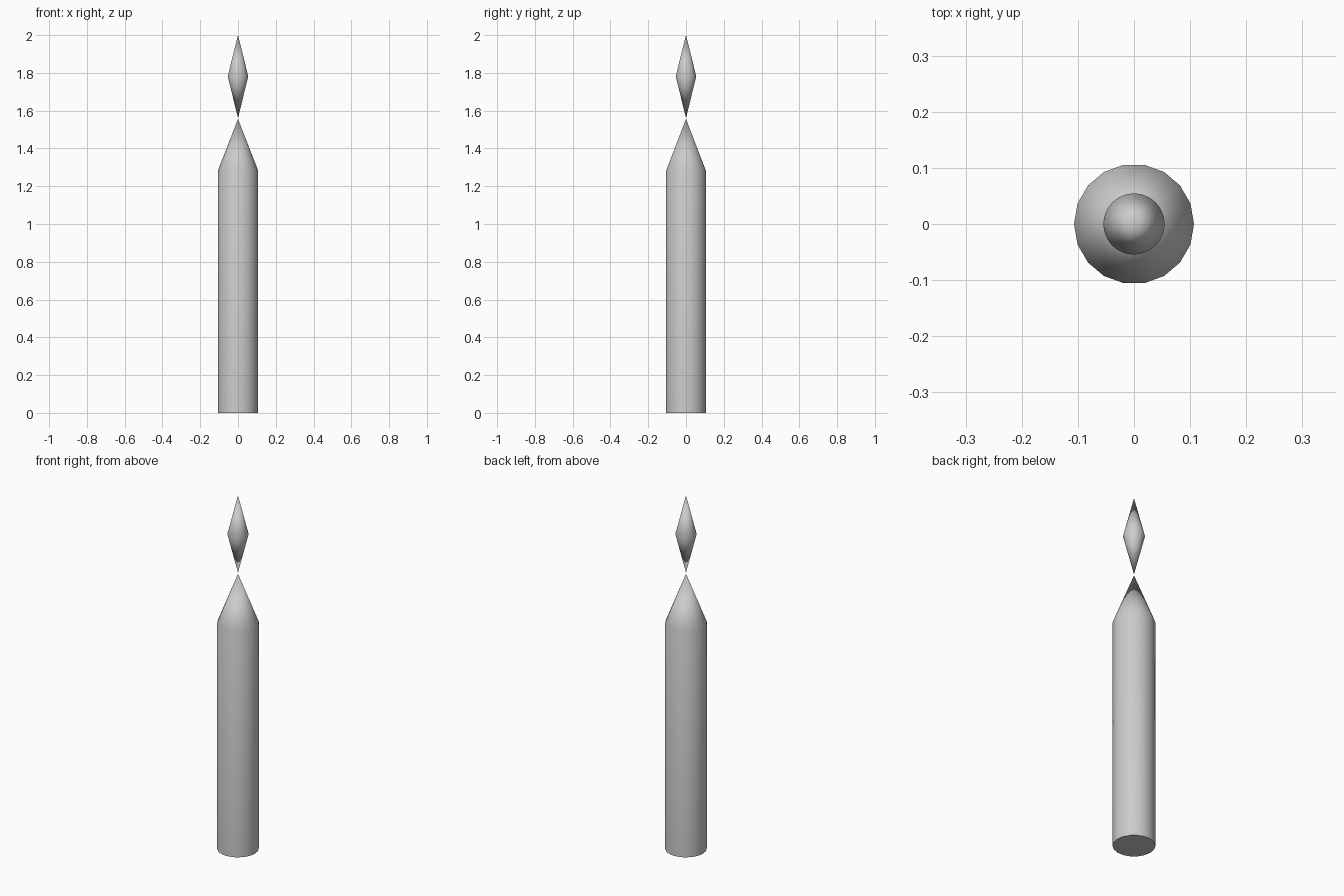
import bpy
import bmesh
from math import cos, sin, tau, radians

if "Cube" in bpy.data.objects:
    bpy.data.objects.remove(bpy.data.objects["Cube"])


def lathe(name, sides, rings, bottom, top):
    """Closed solid of rings (radius, z); bottom/top are apex heights or None for a flat cap."""
    bm = bmesh.new()
    loops = [[bm.verts.new((r * cos(tau * i / sides), r * sin(tau * i / sides), z))
              for i in range(sides)] for r, z in rings]
    for a, b in zip(loops, loops[1:]):
        for i in range(sides):
            j = (i + 1) % sides
            bm.faces.new((a[i], a[j], b[j], b[i]))
    for loop, apex in ((loops[0], bottom), (loops[-1], top)):
        if apex is None:
            bm.faces.new(loop)
        else:
            tip = bm.verts.new((0, 0, apex))
            for i in range(sides):
                bm.faces.new((loop[i], loop[(i + 1) % sides], tip))
    bmesh.ops.recalc_face_normals(bm, faces=bm.faces)
    mesh = bpy.data.meshes.new(name)
    bm.to_mesh(mesh)
    bm.free()
    obj = bpy.data.objects.new(name, mesh)
    bpy.context.collection.objects.link(obj)
    bpy.ops.object.select_all(action='DESELECT')
    obj.select_set(True)
    bpy.context.view_layer.objects.active = obj
    bpy.ops.object.shade_smooth_by_angle(angle=radians(35))
    return obj


# Candle body: 18-sided shaft with a flat base and a pointed top
lathe("candle_body", 18, [(0.107, 0.0), (0.107, 1.282)], None, 1.556)

# Flame: double cone floating just above the tip
lathe("flame", 32, [(0.0545, 1.781)], 1.562, 2.0)
